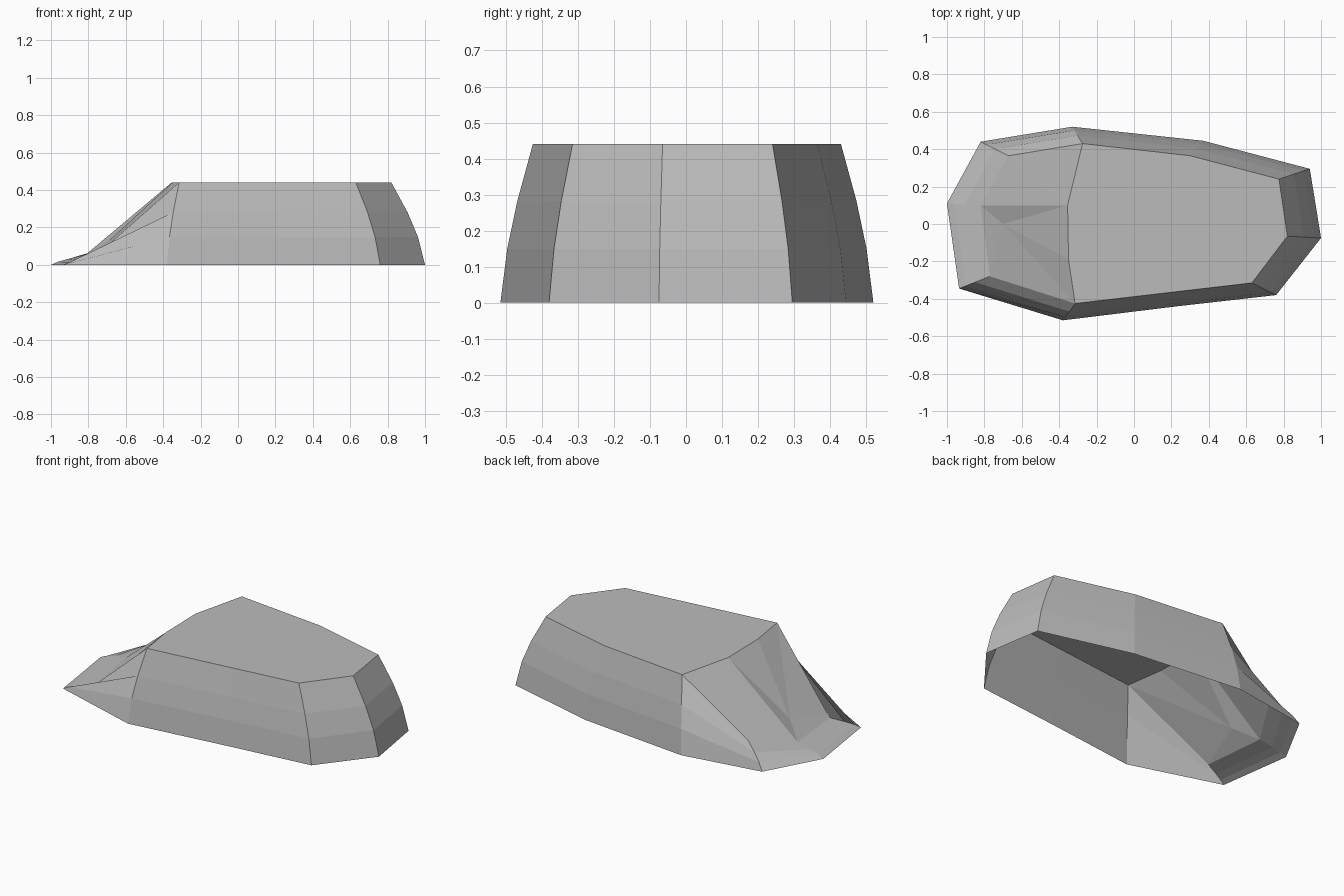
import bpy, bmesh
from mathutils import Vector

cube = bpy.data.objects.get("Cube")
if cube:
    bpy.data.objects.remove(cube, do_unlink=True)

stone = bpy.data.materials.new("stone grey")
stone.use_nodes = True
GREY = (0.5, 0.5, 0.5, 1)
stone.diffuse_color = GREY
stone.node_tree.nodes["Principled BSDF"].inputs["Base Color"].default_value = GREY

# Footprint and rim corners, counter-clockwise; each is (foot x, y, rim x, y, rim z)
TALL = 0.44
CORNERS = [
    (-1.0, 0.11, -0.82, 0.10, 0.05),
    (-0.935, -0.345, -0.77, -0.28, 0.04),
    (-0.38, -0.515, -0.315, -0.425, TALL),
    (0.23, -0.44, 0.20, -0.365, TALL),
    (0.76, -0.38, 0.63, -0.315, TALL),
    (1.0, -0.075, 0.82, -0.065, TALL),
    (0.94, 0.295, 0.775, 0.24, TALL),
    (0.37, 0.445, 0.30, 0.365, TALL),
    (-0.33, 0.52, -0.275, 0.43, TALL),
    (-0.82, 0.44, -0.67, 0.365, 0.126),
]
# Bulging wall profile: (inward fraction, height fraction)
PROFILE = [(0, 0), (0.21, 0.34), (0.52, 0.64), (1, 1)]

bm = bmesh.new()
columns = []
for fx, fy, rx, ry, rz in CORNERS:
    foot, rim = Vector((fx, fy, 0)), Vector((rx, ry, 0))
    column = []
    for inward, up in PROFILE:
        p = foot.lerp(rim, inward)
        column.append(bm.verts.new((p.x, p.y, rz * up)))
    columns.append(column)

# Side walls, open underneath
for i, a in enumerate(columns):
    b = columns[(i + 1) % len(columns)]
    for k in range(len(PROFILE) - 1):
        bm.faces.new((a[k], b[k], b[k + 1], a[k + 1]))

# Flat top
rim = [c[-1] for c in columns]
edge_back = bm.verts.new((-0.355, 0.10, TALL))
edge_front = bm.verts.new((-0.35, -0.19, TALL))
bm.faces.new(rim[2:9] + [edge_back, edge_front])

# Sloping end, fanned around a slight hollow
hollow = bm.verts.new((-0.70, 0.0, 0.12))
loop = [rim[8], rim[9], rim[0], rim[1], rim[2], edge_front, edge_back]
for a, b in zip(loop[2:], loop[3:]):
    bm.faces.new((a, b, hollow))
bm.faces.new((edge_back, rim[9], rim[0]))
bm.faces.new((edge_back, rim[8], rim[9]))
bm.faces.new((edge_back, rim[0], hollow))

bmesh.ops.recalc_face_normals(bm, faces=bm.faces)
top = max(bm.faces, key=lambda f: f.calc_center_median().z)
if top.normal.z < 0:
    bmesh.ops.reverse_faces(bm, faces=bm.faces)

mesh = bpy.data.meshes.new("rock_plateau")
bm.to_mesh(mesh)
bm.free()
mesh.materials.append(stone)
rock = bpy.data.objects.new("rock_plateau", mesh)
bpy.context.collection.objects.link(rock)
